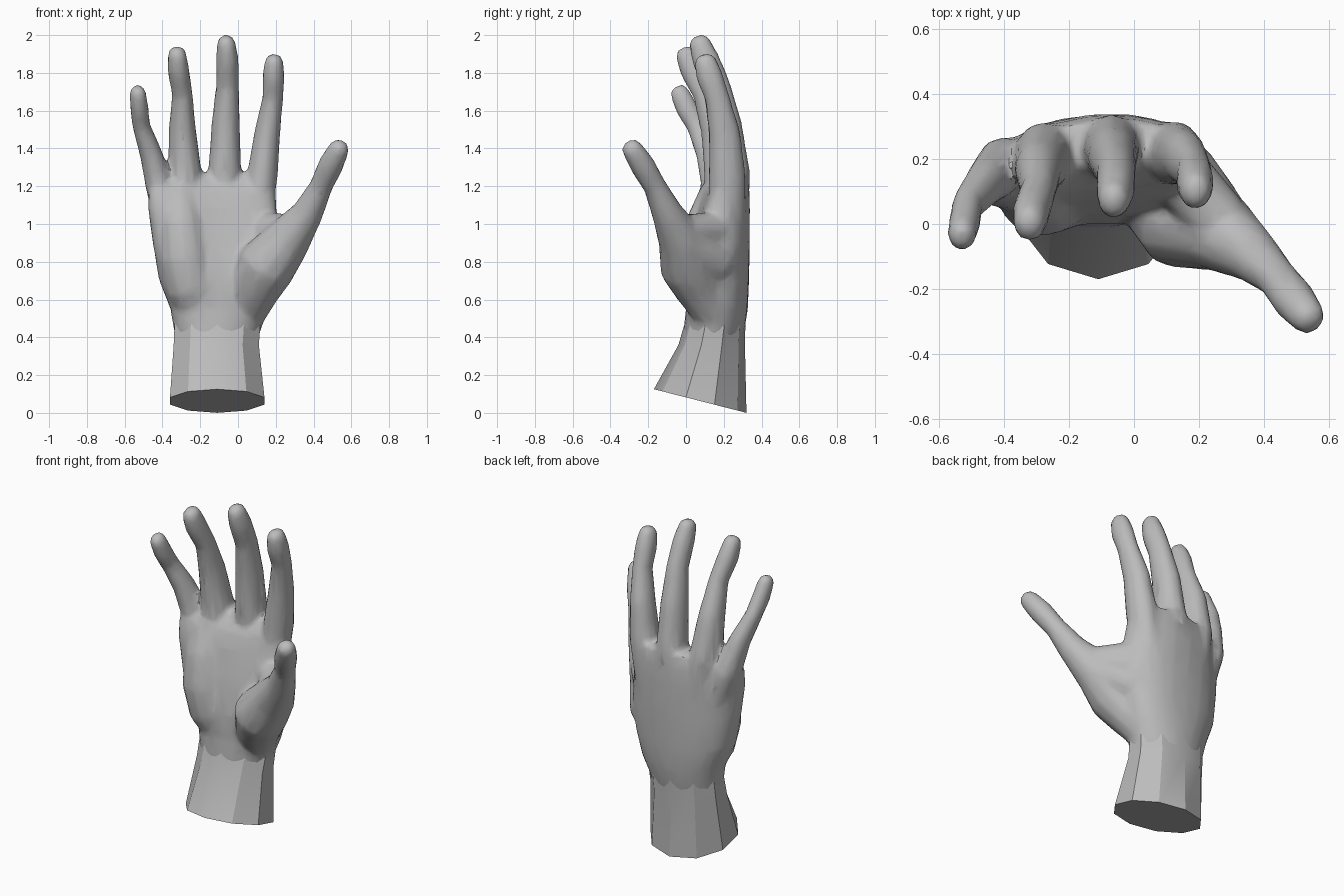
import bpy, bmesh, math
from mathutils import Vector

cube = bpy.data.objects.get("Cube")
if cube:
    bpy.data.objects.remove(cube, do_unlink=True)

skin = bpy.data.materials.new("plain grey")
skin.use_nodes = True
GREY = (0.5, 0.5, 0.5, 1)
skin.diffuse_color = GREY
skin.node_tree.nodes["Principled BSDF"].inputs["Base Color"].default_value = GREY


def bridge(bm, rings):
    """Skin a stack of vertex rings and close both ends."""
    for a, b in zip(rings, rings[1:]):
        for i in range(len(a)):
            j = (i + 1) % len(a)
            bm.faces.new((a[i], a[j], b[j], b[i]))
    bm.faces.new(rings[0][::-1])
    bm.faces.new(rings[-1])


def slab(bm, sections, sides, arch=0.0, tilt=0.0):
    """Level cross-sections (z, left x, right x, front y, back y, power), bent to an arch."""
    rings = []
    for n, (z, x0, x1, y0, y1, power) in enumerate(sections):
        ring = []
        for i in range(sides):
            a = math.tau * i / sides - math.pi / 2
            c, s = math.cos(a), math.sin(a)
            x = (x0 + x1) / 2 + (x1 - x0) / 2 * math.copysign(abs(c) ** power, c)
            y = (y0 + y1) / 2 + (y1 - y0) / 2 * math.copysign(abs(s) ** power, s)
            y -= arch * max(0, z - 0.5) * (x + 0.03) ** 2
            ring.append(bm.verts.new((x, y, z - (tilt * y if n == 0 else 0))))
        rings.append(ring)
    bridge(bm, rings)


def tube(bm, path, depth=1.0, sides=12):
    """Digit along points (x, y, z, radius) with a rounded tip."""
    pts = [Vector(p[:3]) for p in path]
    rad = [p[3] for p in path]
    end = (pts[-1] - pts[-2]).normalized()
    tip, r = pts[-1].copy(), rad[-1]
    for step, scale in ((0.5, 0.9), (0.85, 0.6), (0.99, 0.25)):
        pts.append(tip + end * r * step)
        rad.append(r * scale)
    rings = []
    for i, p in enumerate(pts):
        t = (pts[min(i + 1, len(pts) - 1)] - pts[max(i - 1, 0)]).normalized()
        u = Vector((0, 1, 0)).cross(t).normalized()
        v = t.cross(u)
        angles = [math.tau * k / sides for k in range(sides)]
        rings.append([bm.verts.new(p + rad[i] * (u * math.cos(a) + v * depth * math.sin(a)))
                      for a in angles])
    bridge(bm, rings)


def make(name, bm):
    bmesh.ops.recalc_face_normals(bm, faces=bm.faces)
    mesh = bpy.data.meshes.new(name)
    bm.to_mesh(mesh)
    bm.free()
    mesh.materials.append(skin)
    obj = bpy.data.objects.new(name, mesh)
    bpy.context.collection.objects.link(obj)
    bpy.ops.object.select_all(action="DESELECT")
    obj.select_set(True)
    bpy.context.view_layer.objects.active = obj
    return obj


# Faceted forearm stump with a slanted cut
bm = bmesh.new()
slab(bm, [(0.082, -0.373, 0.153, -0.17, 0.32, 1),
          (0.36, -0.352, 0.122, -0.04, 0.312, 1),
          (0.54, -0.345, 0.135, 0.012, 0.316, 1)], 10, tilt=0.255)
make("forearm", bm)
bpy.ops.object.shade_smooth_by_angle(angle=math.radians(30))

# Palm, starting inside the forearm
bm = bmesh.new()
slab(bm, [(0.33, -0.32, 0.09, -0.015, 0.29, 1),
          (0.45, -0.342, 0.125, -0.012, 0.312, 1),
          (0.55, -0.358, 0.16, 0.0, 0.328, 0.92),
          (0.70, -0.418, 0.2, 0.0, 0.335, 0.82),
          (0.90, -0.452, 0.22, 0.035, 0.34, 0.8),
          (1.08, -0.477, 0.205, 0.08, 0.342, 0.8),
          (1.18, -0.475, 0.2, 0.115, 0.338, 0.8),
          (1.27, -0.38, 0.15, 0.19, 0.325, 0.8)], 24, arch=0.82)

# Heel of the palm on the little finger side
tube(bm, [(-0.19, 0.15, 0.5, 0.1), (-0.25, 0.11, 0.66, 0.138),
          (-0.285, 0.1, 0.82, 0.14), (-0.3, 0.12, 1.0, 0.125), (-0.31, 0.16, 1.14, 0.1)])

# Fingers
little = [(-0.34, 0.185, 0.95, 0.07), (-0.41, 0.175, 1.18, 0.077), (-0.46, 0.125, 1.37, 0.061),
          (-0.512, 0.06, 1.52, 0.048), (-0.522, 0.005, 1.61, 0.05), (-0.53, -0.032, 1.69, 0.045)]
ring = [(-0.25, 0.22, 1.0, 0.08), (-0.28, 0.205, 1.25, 0.091), (-0.295, 0.165, 1.5, 0.073),
        (-0.295, 0.1, 1.69, 0.055), (-0.317, 0.035, 1.82, 0.059), (-0.322, 0.005, 1.89, 0.051)]
middle = [(-0.08, 0.24, 1.0, 0.08), (-0.07, 0.232, 1.28, 0.088), (-0.065, 0.205, 1.53, 0.076),
          (-0.055, 0.16, 1.74, 0.061), (-0.057, 0.105, 1.87, 0.061), (-0.062, 0.075, 1.95, 0.051)]
index = [(0.09, 0.22, 1.0, 0.08), (0.128, 0.218, 1.25, 0.083), (0.155, 0.205, 1.48, 0.07),
         (0.185, 0.165, 1.67, 0.055), (0.188, 0.125, 1.78, 0.06), (0.19, 0.105, 1.85, 0.052)]
for finger in (little, ring, middle, index):
    tube(bm, finger, depth=1.2)

# Thumb with its fleshy base
tube(bm, [(0.04, 0.15, 0.52, 0.105), (0.085, 0.08, 0.65, 0.135), (0.15, 0.015, 0.78, 0.158),
          (0.265, -0.025, 0.92, 0.125), (0.37, -0.10, 1.06, 0.084),
          (0.44, -0.165, 1.2, 0.062), (0.49, -0.23, 1.31, 0.068), (0.53, -0.28, 1.39, 0.058)])

# Web from the index finger down to the thumb
tube(bm, [(0.06, 0.22, 0.97, 0.1), (0.15, 0.14, 0.965, 0.1), (0.26, 0.02, 0.965, 0.09)])
tube(bm, [(0.05, 0.22, 0.75, 0.1), (0.14, 0.15, 0.8, 0.12), (0.23, 0.04, 0.87, 0.11)])

# Fuse the parts into one soft, lightly faceted hand
hand = make("hand", bm)
fuse = hand.modifiers.new("fuse", "REMESH")
fuse.mode, fuse.voxel_size = "VOXEL", 0.014
soften = hand.modifiers.new("soften", "SMOOTH")
soften.factor, soften.iterations = 0.5, 10
reduce = hand.modifiers.new("reduce", "DECIMATE")
reduce.ratio = 0.1
for mod in ("fuse", "soften", "reduce"):
    bpy.ops.object.modifier_apply(modifier=mod)
bpy.ops.object.shade_smooth_by_angle(angle=math.radians(35))
